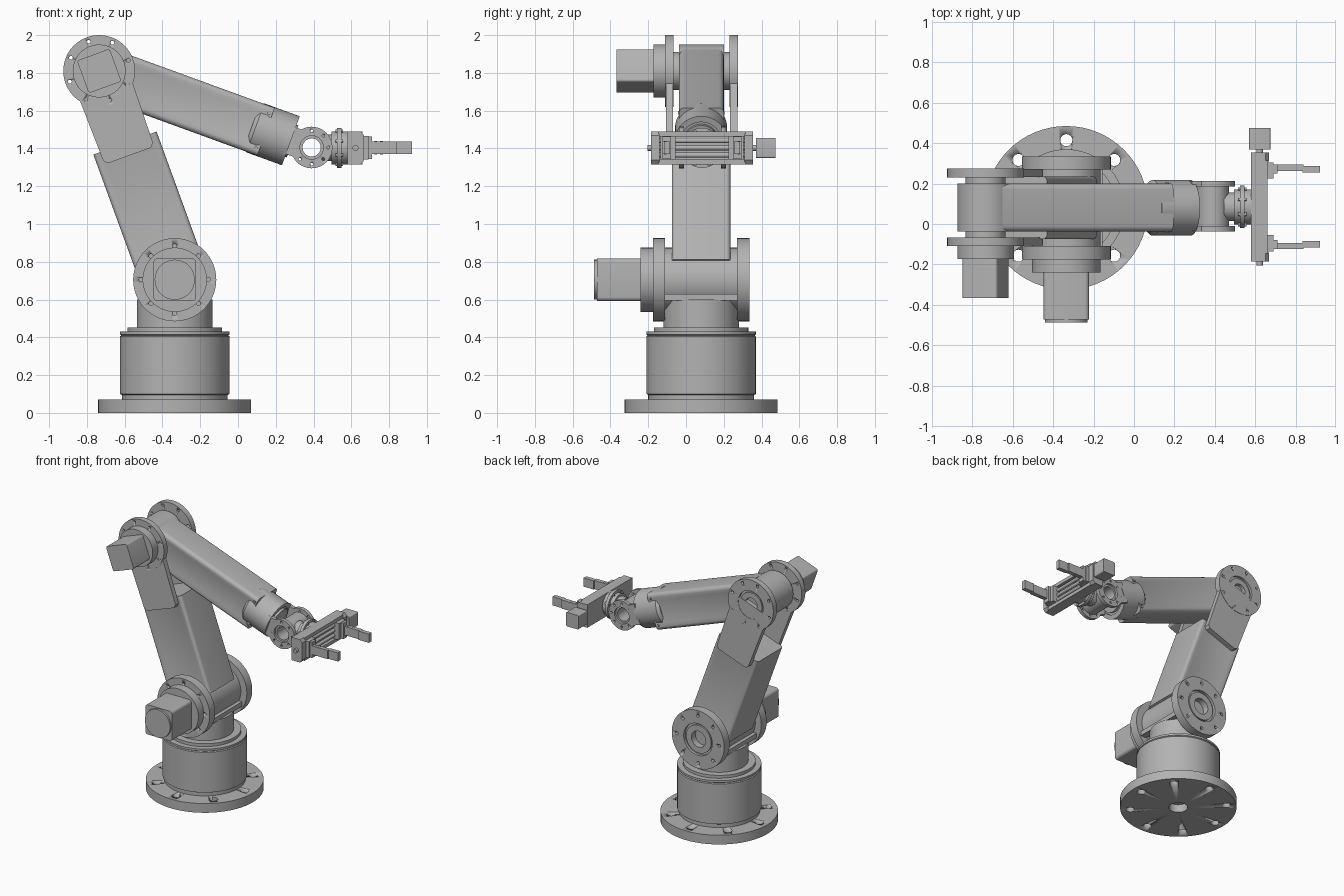
import bpy, bmesh
from math import radians, cos, sin, pi
from mathutils import Matrix, Vector

if "Cube" in bpy.data.objects:
    bpy.data.objects.remove(bpy.data.objects["Cube"])

grey = bpy.data.materials.new("machine_grey")
grey.use_nodes = True
grey.diffuse_color = (0.45, 0.45, 0.45, 1)
grey.node_tree.nodes["Principled BSDF"].inputs["Base Color"].default_value = grey.diffuse_color

MID = 0.08                      # depth of the arm's centre plane
AXES = {"X": Matrix.Rotation(pi / 2, 4, "Y"),
        "Y": Matrix.Rotation(-pi / 2, 4, "X"),
        "Z": Matrix.Identity(4)}


def frame(x, y, z, tilt=0):
    return Matrix.Translation((x, y, z)) @ Matrix.Rotation(radians(tilt), 4, "Y")


def finish(name, bm, fr):
    bmesh.ops.recalc_face_normals(bm, faces=bm.faces)
    mesh = bpy.data.meshes.new(name)
    bm.to_mesh(mesh)
    bm.free()
    mesh.materials.append(grey)
    ob = bpy.data.objects.new(name, mesh)
    ob.matrix_world = fr
    bpy.context.collection.objects.link(ob)
    bpy.ops.object.select_all(action="DESELECT")
    ob.select_set(True)
    bpy.context.view_layer.objects.active = ob
    bpy.ops.object.shade_smooth_by_angle(angle=radians(32))
    return ob


def lathe(name, profile, fr, axis="Y", closed=False, steps=64):
    """Spin (radius, position) points about an axis of the frame."""
    bm = bmesh.new()
    vs = [bm.verts.new((r, 0, t)) for r, t in profile]
    es = [bm.edges.new(p) for p in zip(vs, vs[1:])]
    if closed:
        es.append(bm.edges.new((vs[-1], vs[0])))
    bmesh.ops.spin(bm, geom=vs + es, axis=(0, 0, 1), cent=(0, 0, 0),
                   angle=2 * pi, steps=steps, use_duplicate=False)
    bmesh.ops.remove_doubles(bm, verts=bm.verts, dist=1e-5)
    bm.transform(AXES[axis])
    return finish(name, bm, fr)


def cyl(name, r, a, b, fr, axis="Y"):
    return lathe(name, [(0, a), (r, a), (r, b), (0, b)], fr, axis)


def tube(name, r, hole, a, b, fr, axis="Y"):
    return lathe(name, [(hole, a), (r, a), (r, b), (hole, b)], fr, axis, True)


def box(name, lo, hi, fr, bevel=0, along=0, panel=0):
    """Box with rounded edges along one axis and optional sunk side panels."""
    bm = bmesh.new()
    lo, hi = Vector(lo), Vector(hi)
    bmesh.ops.create_cube(bm, size=1, matrix=Matrix.Translation((lo + hi) / 2) @
                          Matrix.Diagonal((*(hi - lo), 1)))
    if bevel:
        edges = [e for e in bm.edges
                 if abs((e.verts[0].co - e.verts[1].co).normalized()[along]) > 0.9]
        bmesh.ops.bevel(bm, geom=edges, offset=bevel, segments=5, profile=0.5, affect="EDGES")
    if panel:
        bm.normal_update()
        sides = [f for f in bm.faces if abs(f.normal.y) > 0.999]
        bmesh.ops.inset_individual(bm, faces=sides, thickness=panel, depth=-0.008)
    return finish(name, bm, fr)


def slab(name, points, a, b, fr):
    """Outline in the frame's x-z plane, extruded across y."""
    bm = bmesh.new()
    face = bm.faces.new([bm.verts.new((u, a, w)) for u, w in points])
    new = bmesh.ops.extrude_face_region(bm, geom=[face])["geom"]
    bmesh.ops.translate(bm, vec=(0, b - a, 0),
                        verts=[v for v in new if isinstance(v, bmesh.types.BMVert)])
    return finish(name, bm, fr)


def drill(ob, ring, r, a, b, axis="Y", count=8, start=0):
    """Cut a circle of bolt holes."""
    bm = bmesh.new()
    for i in range(count):
        t = start + 2 * pi * i / count
        bmesh.ops.create_cone(bm, cap_ends=True, segments=16, radius1=r, radius2=r, depth=b - a,
                              matrix=Matrix.Translation((ring * cos(t), ring * sin(t), (a + b) / 2)))
    bm.transform(AXES[axis])
    cutter = finish("hole_cutter", bm, ob.matrix_world.copy())
    mod = ob.modifiers.new("holes", "BOOLEAN")
    mod.object, mod.operation, mod.solver = cutter, "DIFFERENCE", "EXACT"
    bpy.context.view_layer.objects.active = ob
    bpy.ops.object.modifier_apply(modifier=mod.name)
    bpy.data.objects.remove(cutter)


# Frames of the joints and links
base = frame(-0.335, MID, 0)
shoulder = frame(-0.335, 0, 0.705)
upper = frame(-0.335, 0, 0.705, -110)
elbow = frame(-0.735, 0, 1.81, -110)
fore = frame(-0.735, 0, 1.81, 20)
wrist = frame(0.39, 0, 1.405)
hand = frame(0, MID + 0.005, 1.403)

# Base and turret
flange = tube("base_flange", 0.405, 0.065, 0, 0.07, base, "Z")
drill(flange, 0.335, 0.03, -0.02, 0.1, "Z")
lathe("base_housing", [(0, 0.06), (0.28, 0.06), (0.28, 0.095), (0.29, 0.1), (0.29, 0.405),
                       (0.283, 0.41), (0.29, 0.415), (0.29, 0.43), (0.25, 0.43),
                       (0.25, 0.452), (0, 0.452)], base, "Z")
cyl("turret_neck", 0.2, 0.45, 0.6, base, "Z")
box("turret_plate", (-0.18, -0.14, -0.11), (0.18, 0.3, -0.075), shoulder)

# Shoulder joint
cheek = cyl("shoulder_front_cheek", 0.22, -0.175, -0.11, shoulder)
drill(cheek, 0.178, 0.011, -0.2, -0.14)
cheek = lathe("shoulder_back_cheek", [(0, 0.27), (0.22, 0.27), (0.22, 0.335), (0.12, 0.335),
                                      (0.12, 0.315), (0.105, 0.315), (0.105, 0.328),
                                      (0.06, 0.328), (0.06, 0.28), (0, 0.28)], shoulder)
drill(cheek, 0.178, 0.011, 0.3, 0.36)
cyl("shoulder_hub", 0.17, -0.11, 0.27, shoulder)
cyl("shoulder_motor_flange", 0.17, -0.24, -0.175, shoulder)
box("shoulder_motor", (-0.113, -0.472, -0.113), (0.113, -0.24, 0.113), shoulder, 0.022, 1)
cyl("shoulder_motor_cap", 0.106, -0.487, -0.47, shoulder)

# Upper arm with its fork
box("upper_arm", (0.05, -0.075, -0.178), (0.77, 0.235, 0.178), upper, 0.022, 0, 0.035)
for side, a, b in (("front", -0.107, -0.068), ("back", 0.232, 0.272)):
    slab(side + "_fork_plate", [(0.7, -0.12), (0.72, -0.14), (1.175, -0.15),
                                (1.175, 0.15), (0.72, 0.14), (0.7, 0.12)], a, b, upper)

# Elbow joint
cheek = cyl("elbow_front_cheek", 0.19, -0.11, -0.067, elbow)
drill(cheek, 0.165, 0.01, -0.13, -0.05)
cheek = lathe("elbow_back_cheek", [(0, 0.23), (0.19, 0.23), (0.19, 0.274), (0.105, 0.274),
                                   (0.105, 0.258), (0.09, 0.258), (0.09, 0.268),
                                   (0.05, 0.268), (0.05, 0.24), (0, 0.24)], elbow)
drill(cheek, 0.165, 0.01, 0.22, 0.29)
cyl("elbow_shaft", 0.1, -0.07, 0.235, elbow)
cyl("elbow_hub", 0.14, -0.037, 0.2, elbow)
cyl("elbow_motor_flange", 0.14, -0.173, -0.11, elbow)
box("elbow_motor", (-0.092, -0.367, -0.092), (0.092, -0.17, 0.092), elbow, 0.014, 1)

# Forearm and its round end
box("forearm", (0.04, -0.037, -0.135), (0.94, 0.2, 0.135), fore, 0.028, 0, 0.032)
collar = fore @ Matrix.Translation((0, MID, 0))
lathe("forearm_collar", [(0, 0.86), (0.12, 0.86), (0.138, 0.88), (0.138, 1.08),
                         (0.105, 1.08), (0.105, 1.07), (0.09, 1.07), (0.09, 1.09), (0, 1.09)],
      collar, "X")
for w in (-0.1, 0.1):
    cyl("forearm_screw", 0.01, -0.042, 0.205, fore @ Matrix.Translation((0.92, 0, w)))

# Wrist: forked cheeks around a hollow cross joint
for side, a, b in (("front", -0.037, -0.01), ("back", 0.185, 0.213)):
    slab(side + "_wrist_bracket", [(1.06, -0.075), (1.13, -0.075), (1.13, 0.075), (1.06, 0.075)],
         a, b, fore)
    ring = tube(side + "_wrist_cheek", 0.11, 0.062, a, b, wrist)
    drill(ring, 0.088, 0.007, a - 0.02, b + 0.02)
tube("wrist_barrel", 0.08, 0.048, -0.02, 0.195, wrist)
lathe("wrist_mount", [(0, 0.445), (0.07, 0.445), (0.07, 0.495), (0.087, 0.495), (0.087, 0.525),
                      (0.106, 0.525), (0.106, 0.548), (0.087, 0.548), (0.087, 0.585),
                      (0, 0.585)], hand, "X")
for i in range(8):
    t = 2 * pi * (i + 0.5) / 8
    cyl("mount_bolt", 0.008, 0.515, 0.556,
        hand @ Matrix.Translation((0, 0.096 * cos(t), 0.096 * sin(t))), "X")

# Gripper carriage frame with rails
box("gripper_back", (0.58, -0.265, -0.087), (0.61, 0.265, 0.087), hand)
for sign, side in ((-1, "right"), (1, "left")):
    a, b = sorted((sign * 0.27, sign * 0.225))
    slab(side + "_gripper_end", [(0.58, -0.087), (0.65, -0.087), (0.668, -0.065),
                                 (0.668, 0.065), (0.65, 0.087), (0.58, 0.087)], a, b, hand)
    a, b = sorted((sign * 0.265, sign * 0.29))
    cyl(side + "_screw_bearing", 0.016, a, b, hand @ Matrix.Translation((0.622, 0, 0)))
for z in (-0.074, 0.074):
    box("gripper_rail", (0.6, -0.23, z - 0.013), (0.66, 0.23, z + 0.013), hand)
for z in (-0.038, 0, 0.038):
    cyl("guide_rod", 0.013, -0.23, 0.23, hand @ Matrix.Translation((0.645, 0, z)))
box("gripper_motor", (0.57, 0.285, -0.053), (0.675, 0.39, 0.053), hand, 0.008, 1)

# Two fingers
for sign, side in ((-1, "right"), (1, "left")):
    def span(p, q):
        return sorted((sign * p, sign * q))
    for part, x0, x1, p, q, h in (("carriage", 0.63, 0.69, 0.14, 0.22, 0.062),
                                  ("finger_block", 0.685, 0.71, 0.165, 0.21, 0.06),
                                  ("finger", 0.7, 0.84, 0.178, 0.21, 0.033),
                                  ("fingertip", 0.835, 0.92, 0.17, 0.202, 0.033)):
        a, b = span(p, q)
        box(side + "_" + part, (x0, a, -h), (x1, b, h), hand)
    for x in (0.73, 0.76):
        cyl(side + "_finger_pin", 0.007, -0.036, 0.036,
            hand @ Matrix.Translation((x, sign * 0.194, 0)), "Z")
